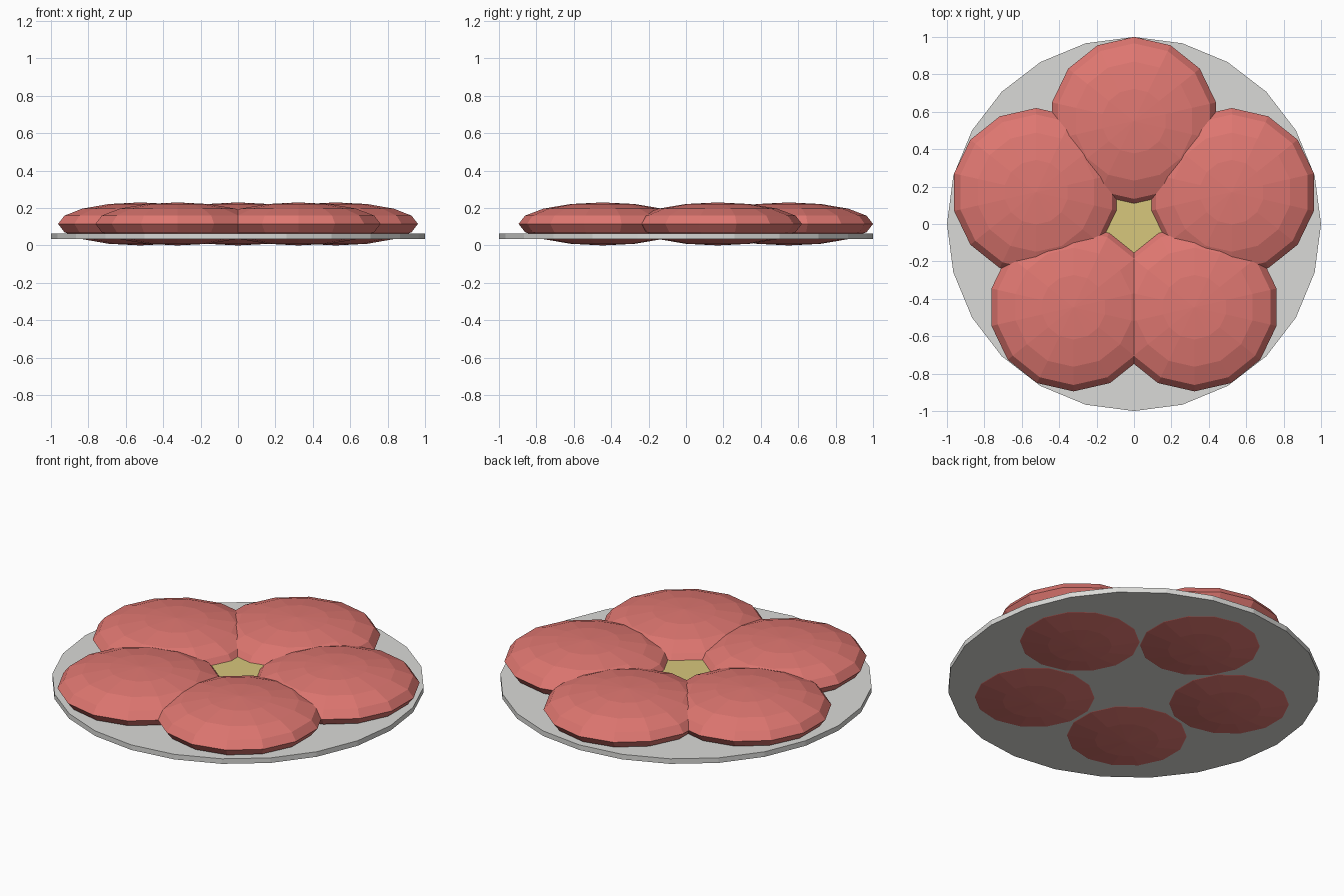
import bpy, bmesh
from math import sin, cos, pi, radians

if "Cube" in bpy.data.objects:
    bpy.data.objects.remove(bpy.data.objects["Cube"])


def material(name, rgb):
    m = bpy.data.materials.new(name)
    m.diffuse_color = (*rgb, 1.0)
    m.use_nodes = True
    m.node_tree.nodes["Principled BSDF"].inputs["Base Color"].default_value = m.diffuse_color
    return m


PINK = material("petal coral", (0.74, 0.185, 0.165))
GREY = material("base light grey", (0.70, 0.70, 0.68))
YELLOW = material("centre yellow", (0.68, 0.57, 0.20))


def add_object(name, bm, mat, location):
    bmesh.ops.recalc_face_normals(bm, faces=bm.faces)
    mesh = bpy.data.meshes.new(name)
    bm.to_mesh(mesh)
    bm.free()
    mesh.materials.append(mat)
    ob = bpy.data.objects.new(name, mesh)
    ob.location = location
    bpy.context.collection.objects.link(ob)
    return ob


def disc(name, radius, z0, z1, sides, mat):
    bm = bmesh.new()
    bmesh.ops.create_cone(bm, cap_ends=True, segments=sides,
                          radius1=radius, radius2=radius, depth=z1 - z0)
    return add_object(name, bm, mat, (0, 0, (z0 + z1) / 2))


def petal(name, location, radius, half_height, sides=14, rings=8):
    """Flattened faceted sphere with a vertex pointing along +y."""
    bm = bmesh.new()
    top = bm.verts.new((0, 0, half_height))
    bottom = bm.verts.new((0, 0, -half_height))
    loops = []
    for i in range(1, rings):
        t = pi * i / rings
        r, z = radius * sin(t), half_height * cos(t)
        loops.append([bm.verts.new((r * sin(2 * pi * k / sides),
                                    r * cos(2 * pi * k / sides), z))
                      for k in range(sides)])
    for k in range(sides):
        n = (k + 1) % sides
        bm.faces.new((top, loops[0][k], loops[0][n]))
        bm.faces.new((bottom, loops[-1][n], loops[-1][k]))
        for a, b in zip(loops, loops[1:]):
            bm.faces.new((a[k], b[k], b[n], a[n]))
    return add_object(name, bm, PINK, location)


# Thin round base plate
disc("base_plate", 1.0, 0.035, 0.065, 24, GREY)

# Flower centre, seen through the gap between the petals
disc("flower_centre", 0.24, 0.05, 0.128, 16, YELLOW)

# Five petals around the centre, all with the same orientation
for i in range(5):
    a = radians(90 + 72 * i)
    petal(f"petal_{i + 1}", (0.55 * cos(a), 0.55 * sin(a), 0.115), 0.45, 0.115)
